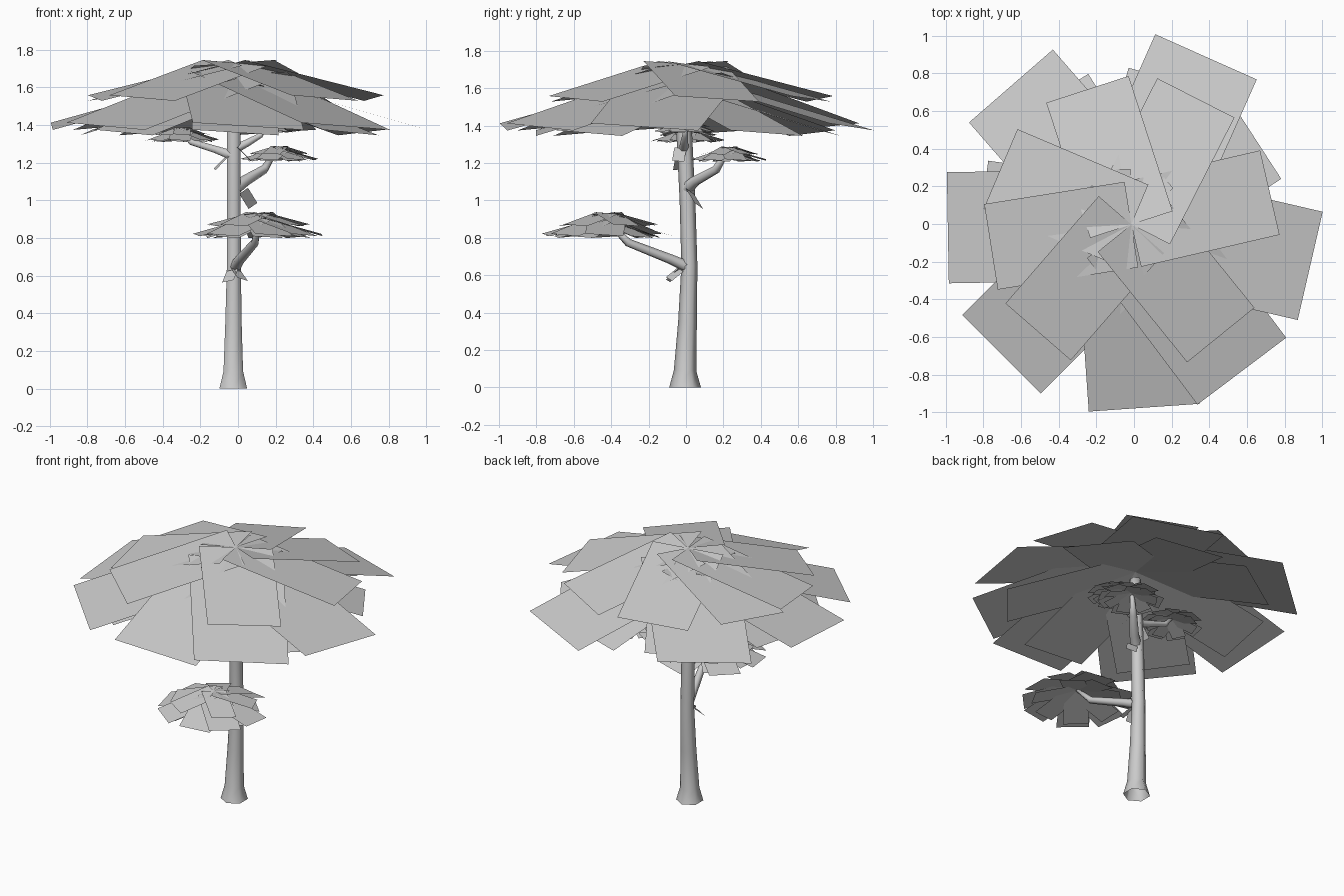
import bpy, bmesh, math
from mathutils import Vector

if "Cube" in bpy.data.objects:
    bpy.data.objects.remove(bpy.data.objects["Cube"])

# (start depth, length, width, drop, headings) of each ring of leaf cards, for radius 1
RINGS = [(0, .755, .46, .187, [13, 63, 108, 157, 189, 229, 309]),
         (.066, .975, .59, .271, [66, 131, 181, 225, 274, 307, 347]),
         (.13, .80, .46, .24, [33, 75, 122, 172, 222, 270, 320])]


def finish(name, bm, smooth=False):
    mesh = bpy.data.meshes.new(name)
    bm.to_mesh(mesh)
    bm.free()
    for p in mesh.polygons:
        p.use_smooth = smooth
    ob = bpy.data.objects.new(name, mesh)
    bpy.context.scene.collection.objects.link(ob)
    return ob


def tube(name, path, sides=6):
    """Loft round rings along (x, y, z, radius) points."""
    bm = bmesh.new()
    pts = [Vector(p[:3]) for p in path]
    rings = []
    for i, p in enumerate(pts):
        along = pts[min(i + 1, len(pts) - 1)] - pts[max(i - 1, 0)]
        q = Vector((0, 0, 1)).rotation_difference(along)
        r = path[i][3]
        rings.append([bm.verts.new(p + q @ Vector((r * math.cos(t), r * math.sin(t), 0)))
                      for t in (math.tau * (k + .5) / sides for k in range(sides))])
    for lo, hi in zip(rings, rings[1:]):
        for k in range(sides):
            n = (k + 1) % sides
            bm.faces.new((lo[k], lo[n], hi[n], hi[k]))
    bm.faces.new(rings[-1])
    return finish(name, bm, True)


def card(bm, origin, deg, length, width, drop, roll=.065):
    """Flat leaf card running outward from origin, dropping and rolled a little."""
    a = math.radians(deg)
    out = Vector((math.cos(a) * length, math.sin(a) * length, -drop))
    side = Vector((-math.sin(a), math.cos(a), -roll)) * width / 2
    o = Vector(origin)
    bm.faces.new([bm.verts.new(v) for v in
                  (o - side, o - side + out, o + side + out, o + side)])


def leaf_cluster(name, centre, s, turn=0):
    """Three rings of cards; centre is the peak, s the overall radius."""
    bm = bmesh.new()
    for depth, length, width, drop, headings in RINGS:
        for d in headings:
            card(bm, Vector(centre) - Vector((0, 0, depth * s)), d + turn,
                 length * s, width * s, drop * s)
    return finish(name, bm)


# Six-sided trunk with flared, open base
tube("trunk", [(-.025, -.005, 0, .085), (-.025, -.005, .09, .060), (-.024, .008, .35, .050),
               (-.022, .018, .65, .043), (-.022, .008, 1.0, .042),
               (-.022, -.01, 1.37, .042), (-.02, -.01, 1.55, .036)])

# Branches
tube("branch_low", [(-.02, .02, .64, .032), (.01, -.08, .685, .027),
                    (.09, -.31, .775, .022), (.11, -.42, .89, .012)])
tube("branch_middle", [(-.02, .0, 1.06, .036), (.04, .05, 1.105, .03),
                       (.14, .16, 1.165, .024), (.2, .22, 1.26, .012)])
tube("branch_left", [(-.02, -.01, 1.235, .03), (-.12, -.01, 1.27, .022),
                     (-.25, 0, 1.31, .018), (-.3, .01, 1.37, .011)])
tube("branch_top_right", [(-.02, -.01, 1.27, .028), (.05, -.01, 1.305, .022),
                          (.12, -.005, 1.345, .016), (.155, 0, 1.4, .01)])

# Foliage: main canopy and the small branch clusters
leaf_cluster("canopy", (-.014, -.003, 1.73), 1.0)
leaf_cluster("low_cluster", (.11, -.42, .932), .345, 10)
leaf_cluster("middle_cluster", (.22, .23, 1.285), .203, 25)
leaf_cluster("left_cluster", (-.295, .01, 1.385), .195, 40)
leaf_cluster("top_right_cluster", (.155, 0, 1.425), .17, 70)

# Loose leaf cards on the trunk below the branches
bm = bmesh.new()
for o, deg, drop, roll in [((-.01, -.03, .63), 300, .05, .3), ((-.03, -.03, .63), 250, .06, -.2),
                           ((.03, .02, 1.05), 45, .08, .5), ((-.055, -.025, 1.235), 190, .07, .1),
                           ((.0, -.03, 1.28), 350, .07, .1)]:
    card(bm, o, deg, .07, .065, drop, roll)
finish("trunk_leaves", bm)
